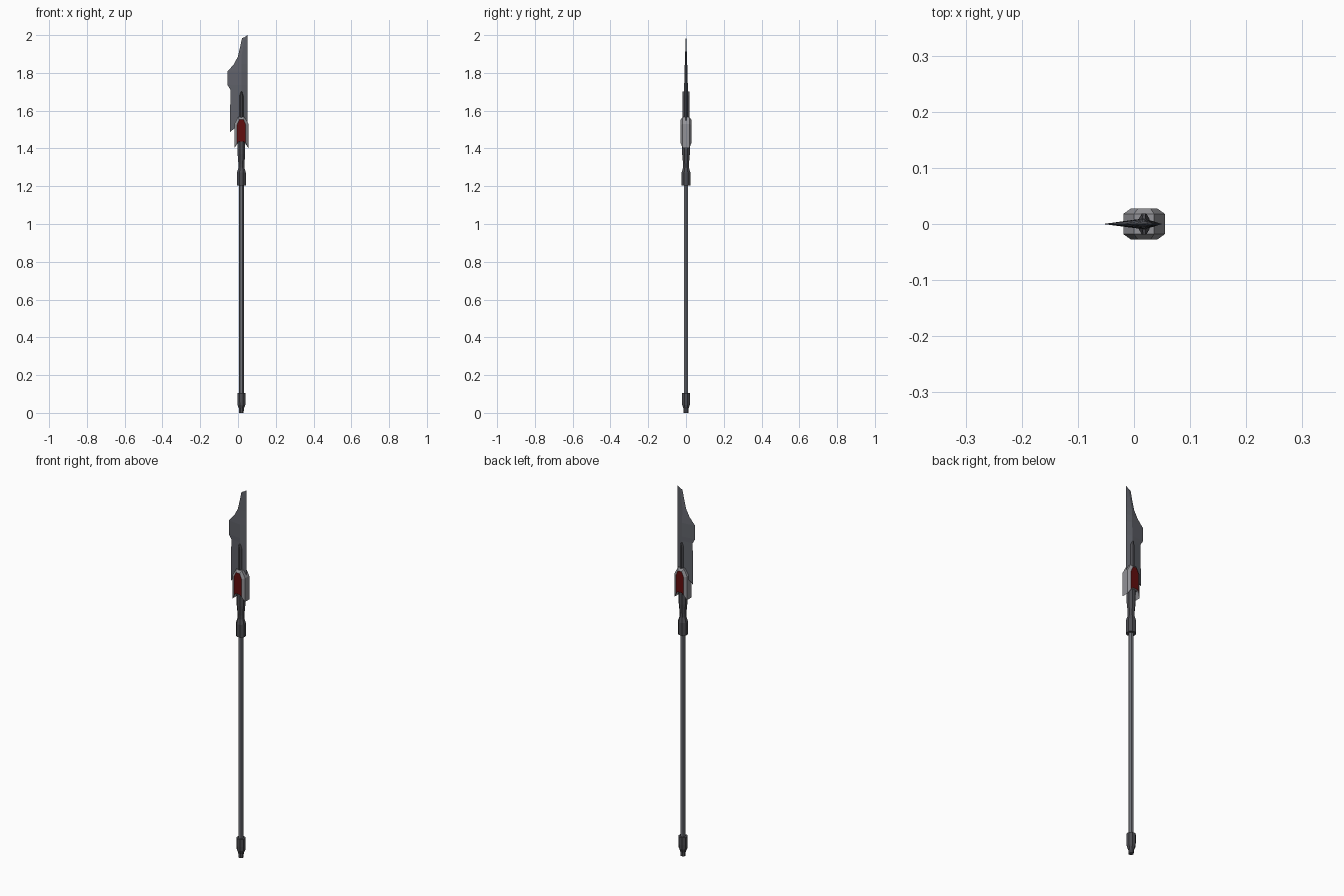
import bpy, math

if "Cube" in bpy.data.objects:
    bpy.data.objects.remove(bpy.data.objects["Cube"])

CX = 0.018  # x of the pole axis


def material(name, rgb):
    m = bpy.data.materials.new(name)
    m.diffuse_color = (*rgb, 1)
    m.use_nodes = True
    m.node_tree.nodes["Principled BSDF"].inputs["Base Color"].default_value = m.diffuse_color
    return m


BLADE = material("blade steel", (0.115, 0.12, 0.14))
DARK = material("dark metal", (0.075, 0.075, 0.085))
POLE = material("pole grey", (0.16, 0.165, 0.185))
LIGHT = material("light grey", (0.29, 0.29, 0.31))
RED = material("deep red", (0.12, 0.004, 0.004))


def make(name, verts, faces, *mats):
    me = bpy.data.meshes.new(name)
    me.from_pydata(verts, [], faces)
    ob = bpy.data.objects.new(name, me)
    bpy.context.collection.objects.link(ob)
    for m in mats:
        me.materials.append(m)
    return ob


def loft(name, rings, *mats):
    """Skin a list of equal-length vertex rings and cap both ends."""
    n = len(rings[0])
    verts = [v for r in rings for v in r]
    faces = [(k * n + i, k * n + (i + 1) % n, (k + 1) * n + (i + 1) % n, (k + 1) * n + i)
             for k in range(len(rings) - 1) for i in range(n)]
    faces += [tuple(reversed(range(n))), tuple(range(len(verts) - n, len(verts)))]
    return make(name, verts, faces, *mats)


def turned(name, profile, sides, mat, phase=0.0):
    rings = [[(CX + r * math.cos(phase + math.tau * i / sides),
               r * math.sin(phase + math.tau * i / sides), z) for i in range(sides)]
             for r, z in profile]
    return loft(name, rings, mat)


def mirrored(half):
    """Complete a left-half (x, z) outline, listed bottom to top."""
    return half + [(-x, z) for x, z in reversed(half)]


def bevelled(name, inner, outer, y_in, y_out, *mats):
    """Outline plate along y with a smaller outline on its front and back."""
    layers = [(inner, -y_out), (outer, -y_in), (outer, y_in), (inner, y_out)]
    rings = [[(CX + x, y, z) for x, z in reversed(o)] for o, y in layers]
    ob = loft(name, rings[::-1], *mats)
    return ob


# Pole, butt cap and head socket
turned("pole", [(0.013, 0.09), (0.013, 1.22)], 6, POLE)
turned("butt_cap", [(0.013, 0), (0.014, 0.022), (0.022, 0.042), (0.0235, 0.065),
                    (0.0235, 0.106)], 8, DARK, math.pi / 8)
turned("head_socket", [(0.0255, 1.203), (0.0255, 1.272), (0.017, 1.298), (0.017, 1.318),
                       (0.022, 1.37), (0.022, 1.45)], 8, DARK, math.pi / 8)

# Guard housing with a red panel front and back
guard = bevelled("guard",
                 mirrored([(-0.012, 1.438), (-0.023, 1.428), (-0.023, 1.525), (-0.011, 1.553)]),
                 mirrored([(-0.022, 1.435), (-0.037, 1.402), (-0.037, 1.53), (-0.018, 1.566)]),
                 0.018, 0.028, LIGHT, RED)
for p in guard.data.polygons:
    if abs(p.center.y) > 0.027:
        p.material_index = 1

# Raised rib rising out of the guard
bevelled("blade_rib",
         mirrored([(-0.004, 1.53), (-0.004, 1.68), (-0.002, 1.70)]),
         mirrored([(-0.010, 1.53), (-0.010, 1.68), (-0.003, 1.703)]),
         0.008, 0.019, DARK)

# Blade: diamond section rows of (edge x, edge z, ridge z, spine z, half thickness)
rows = [(-0.043, 1.485, 1.54, 1.53, 0.010), (-0.040, 1.71, 1.71, 1.71, 0.010),
        (-0.055, 1.735, 1.735, 1.735, 0.0095), (-0.055, 1.808, 1.808, 1.808, 0.008),
        (-0.022, 1.846, 1.846, 1.846, 0.0065), (-0.001, 1.885, 1.885, 1.885, 0.005),
        (0.012, 1.94, 1.94, 1.94, 0.003), (0.021, 1.983, 1.99, 2.0, 0.001)]
rings = []
for x, ze, zr, zs, t in rows:
    ridge = max(CX, x + 0.015)
    rings.append([(x, 0, ze), (ridge, -t, zr), (0.05, 0, zs), (ridge, t, zr)])
loft("blade", rings, BLADE)

# Consistent outward normals
import bmesh
for ob in bpy.data.objects:
    bm = bmesh.new()
    bm.from_mesh(ob.data)
    bmesh.ops.recalc_face_normals(bm, faces=bm.faces)
    bm.to_mesh(ob.data)
    bm.free()
